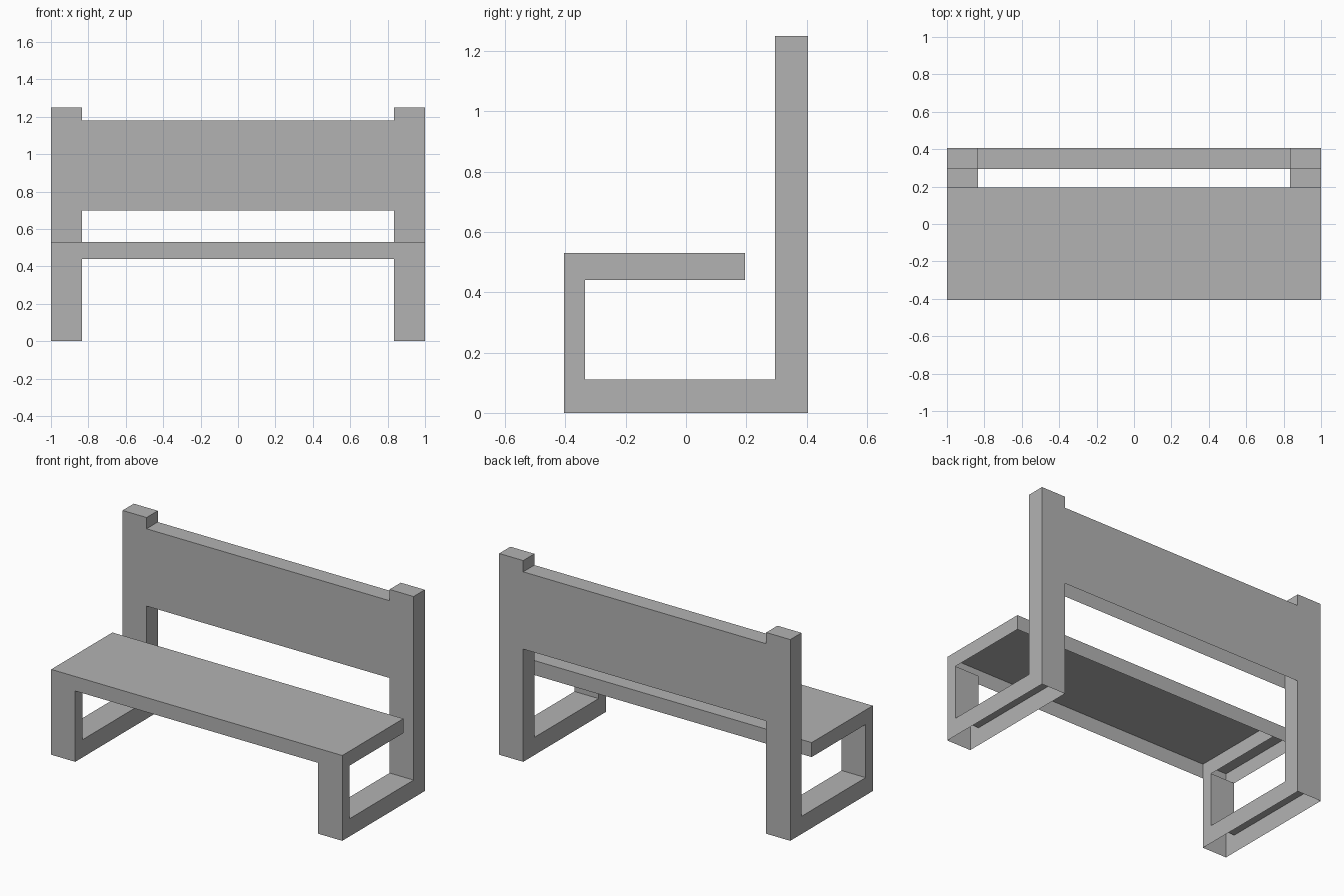
import bpy
import bmesh

default = bpy.data.objects.get("Cube")
if default:
    bpy.data.objects.remove(default, do_unlink=True)

grey = bpy.data.materials.new("plain_grey")
grey.use_nodes = True
colour = (0.45, 0.45, 0.45, 1)
grey.diffuse_color = colour
grey.node_tree.nodes["Principled BSDF"].inputs["Base Color"].default_value = colour

# Shared dimensions
HALF, INNER = 1.0, 0.835
FRONT, BACK = -0.405, 0.405
POST_FRONT, SEAT_BACK = 0.295, 0.195
SEAT_LOW, SEAT_TOP = 0.44, 0.53


def extrude_profile(name, profile, x0, x1, is_open):
    """Extrude a (y, z) outline along x, leaving out the open faces."""
    bm = bmesh.new()
    face = bm.faces.new([bm.verts.new((x0, y, z)) for y, z in profile])
    ext = bmesh.ops.extrude_face_region(bm, geom=[face], use_keep_orig=True)
    moved = [v for v in ext["geom"] if isinstance(v, bmesh.types.BMVert)]
    bmesh.ops.translate(bm, verts=moved, vec=(x1 - x0, 0, 0))
    bmesh.ops.recalc_face_normals(bm, faces=bm.faces)
    bm.normal_update()
    gone = [f for f in bm.faces if is_open(f)]
    bmesh.ops.delete(bm, geom=gone, context="FACES")
    mesh = bpy.data.meshes.new(name)
    bm.to_mesh(mesh)
    bm.free()
    mesh.materials.append(grey)
    obj = bpy.data.objects.new(name, mesh)
    bpy.context.collection.objects.link(obj)
    return obj


def rectangle(y0, y1, z0, z1):
    return [(y0, z0), (y1, z0), (y1, z1), (y0, z1)]


def underside(f):
    return f.normal.z < -0.5


# Side frames: front leg, floor runner and back post in one hollow shell
frame = [(FRONT, 0), (BACK, 0), (BACK, 1.25), (POST_FRONT, 1.25),
         (POST_FRONT, 0.11), (-0.335, 0.11), (-0.335, SEAT_LOW), (FRONT, SEAT_LOW)]


def frame_open(f):
    leg_top = f.normal.z > 0.5 and abs(f.calc_center_median().z - SEAT_LOW) < 0.01
    return underside(f) or leg_top


for side, s in (("left", 1), ("right", -1)):
    extrude_profile(side + "_frame", frame, s * INNER, s * HALF, frame_open)

# Seat shell, open below, with its inner wall on one side
extrude_profile("seat", rectangle(FRONT, SEAT_BACK, SEAT_LOW, SEAT_TOP),
                -HALF, HALF, underside)
extrude_profile("seat_inner_wall", rectangle(FRONT, SEAT_BACK, SEAT_LOW, SEAT_TOP),
                -INNER, -INNER - 0.005,
                lambda f: abs(f.normal.x) < 0.5 or f.normal.x < 0)

# Backrest shell between the posts, open below and at the ends
extrude_profile("backrest", rectangle(POST_FRONT, BACK, 0.70, 1.18), -INNER, INNER,
                lambda f: underside(f) or abs(f.normal.x) > 0.5)
